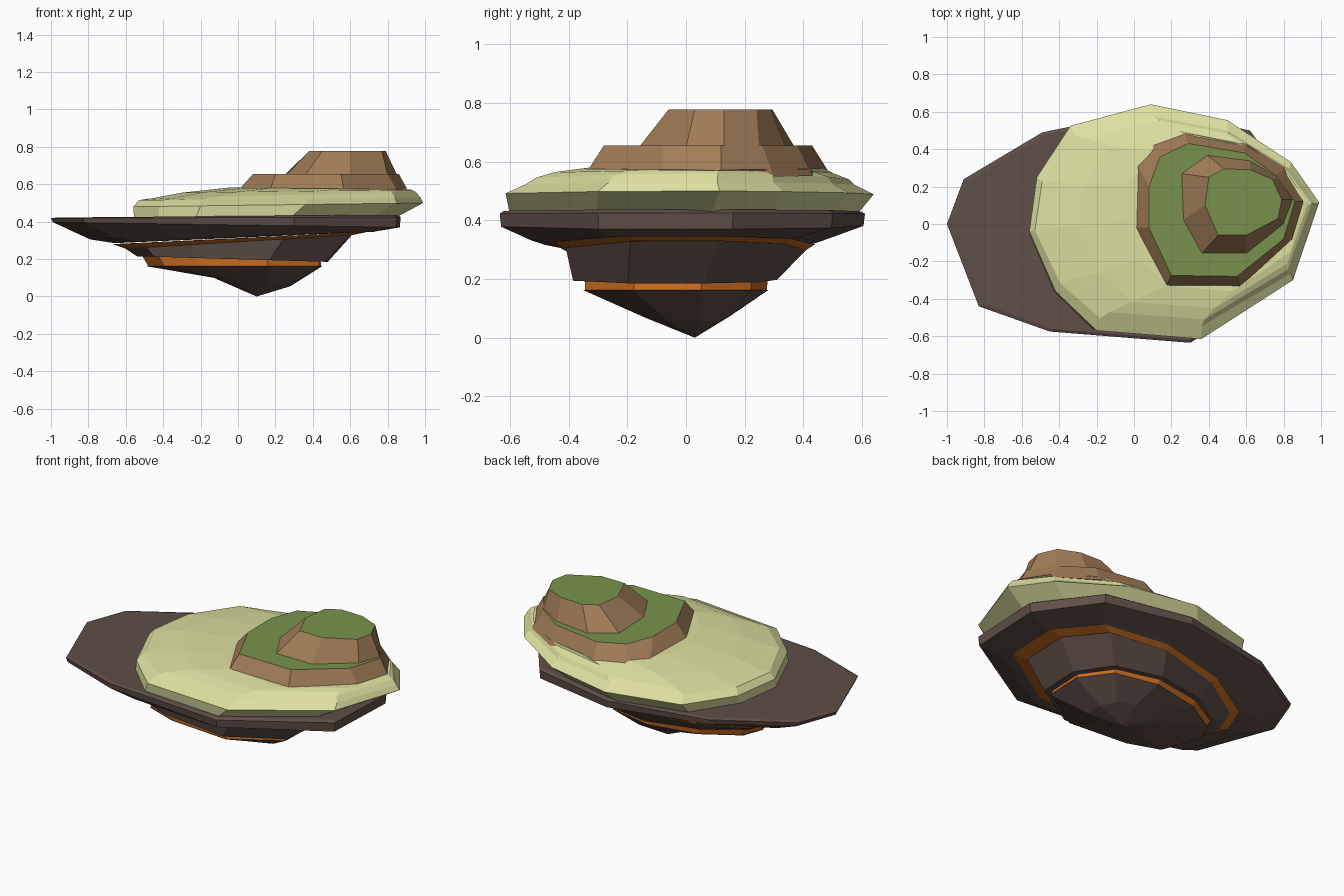
import bpy, bmesh

if "Cube" in bpy.data.objects:
    bpy.data.objects.remove(bpy.data.objects["Cube"])


def material(name, rgb):
    m = bpy.data.materials.new(name)
    m.diffuse_color = (*rgb, 1)
    m.use_nodes = True
    m.node_tree.nodes["Principled BSDF"].inputs["Base Color"].default_value = m.diffuse_color
    return m


ROCK = material("dark_rock", (0.115, 0.077, 0.065))
ORANGE = material("orange_band", (0.58, 0.15, 0.015))
SAND = material("sand", (0.72, 0.74, 0.35))
EARTH = material("earth", (0.36, 0.205, 0.095))
GRASS = material("grass", (0.19, 0.29, 0.075))


def fit(outline, xr, yr, zr):
    """Stretch an outline into an x/y box, z sloping from left to right."""
    xs, ys = [p[0] for p in outline], [p[1] for p in outline]
    ring = []
    for x, y in outline:
        u = (x - min(xs)) / (max(xs) - min(xs))
        v = (y - min(ys)) / (max(ys) - min(ys))
        ring.append((xr[0] + u * (xr[1] - xr[0]),
                     yr[0] + v * (yr[1] - yr[0]),
                     zr[0] + u * (zr[1] - zr[0])))
    return ring


def at(outline, zl, zr=None):
    xs, ys = [p[0] for p in outline], [p[1] for p in outline]
    return fit(outline, (min(xs), max(xs)), (min(ys), max(ys)), (zl, zl if zr is None else zr))


def loft(name, rings, mat, top_mat=None, tip=None):
    """Skin rings listed from the bottom up; tip closes the bottom in a point."""
    bm = bmesh.new()
    loops = [[bm.verts.new(p) for p in r] for r in rings]
    n = len(loops[0])
    for a, b in zip(loops, loops[1:]):
        for i in range(n):
            j = (i + 1) % n
            bm.faces.new((a[i], a[j], b[j], b[i]))
    cap = bm.faces.new(loops[-1])
    if top_mat:
        cap.material_index = 1
    if tip:
        t = bm.verts.new(tip)
        for i in range(n):
            bm.faces.new((t, loops[0][(i + 1) % n], loops[0][i]))
    else:
        bm.faces.new(loops[0][::-1])
    bmesh.ops.recalc_face_normals(bm, faces=bm.faces)
    me = bpy.data.meshes.new(name)
    bm.to_mesh(me)
    bm.free()
    me.materials.append(mat)
    if top_mat:
        me.materials.append(top_mat)
    ob = bpy.data.objects.new(name, me)
    bpy.context.collection.objects.link(ob)
    return ob


# Outlines seen from above, counter-clockwise from the left
slab = [(-1, 0), (-.83, -.44), (-.45, -.575), (.3, -.635), (.85, -.3),
        (.87, .16), (.62, .5), (.1, .61), (-.49, .49), (-.91, .24)]
beach = [(-.56, -.04), (-.42, -.36), (-.2, -.57), (.36, -.615), (.85, -.3), (.99, .115),
         (.84, .33), (.5, .555), (.09, .64), (-.34, .525), (-.52, .25)]
low_base = [(0, -.02), (.17, -.34), (.57, -.345), (.86, -.08), (.92, .12),
            (.81, .3), (.6, .43), (.27, .49), (.1, .43), (.01, .33)]
low_top = [(.08, -.02), (.2, -.275), (.55, -.28), (.8, -.08), (.86, .12),
           (.76, .26), (.59, .38), (.29, .43), (.14, .36), (.08, .2)]
high_base = [(.26, .02), (.36, -.16), (.6, -.16), (.8, 0), (.85, .13),
             (.77, .25), (.62, .34), (.39, .37), (.25, .27)]
high_top = [(.38, .1), (.45, -.06), (.6, -.06), (.77, .03), (.79, .13),
            (.74, .24), (.62, .29), (.48, .295), (.4, .25)]

# Hanging rock point
loft("rock_tip", [
    fit(slab, (-.13, .28), (-.14, .15), (.1, .055)),
    fit(slab, (-.49, .45), (-.35, .28), (.162, .162)),
], ROCK, tip=(.1, .03, 0))

# Lower orange band
loft("lower_band", [
    fit(slab, (-.48, .445), (-.345, .275), (.162, .162)),
    fit(slab, (-.51, .44), (-.345, .28), (.215, .2)),
], ORANGE)

# Middle rock layer
loft("middle_rock", [
    fit(slab, (-.54, .48), (-.385, .31), (.215, .185)),
    fit(slab, (-.6, .61), (-.41, .41), (.255, .33)),
], ROCK)

# Upper orange band
loft("upper_band", [
    fit(slab, (-.6, .62), (-.41, .41), (.255, .33)),
    fit(slab, (-.67, .69), (-.46, .44), (.28, .345)),
], ORANGE)

# Wide rock slab
loft("rock_slab", [
    fit(slab, (-.66, .69), (-.455, .435), (.285, .345)),
    fit(slab, (-.79, .72), (-.53, .46), (.305, .345)),
    fit(slab, (-.99, .865), (-.63, .605), (.397, .37)),
    at(slab, .418, .425),
    fit(slab, (-.97, .85), (-.62, .595), (.422, .437)),
], ROCK)

# Stepped beach
loft("beach", [
    fit(beach, (-.555, .85), (-.6, .58), (.41, .425)),
    at(beach, .48, .5),
    fit(beach, (-.53, .975), (-.545, .575), (.515, .53)),
    fit(beach, (-.46, .95), (-.51, .555), (.525, .56)),
    fit(beach, (-.3, .93), (-.45, .5), (.555, .57)),
    fit(beach, (-.05, .92), (-.36, .47), (.582, .572)),
], SAND)

# Two grassy hill terraces
loft("lower_hill", [at(low_base, .565, .545), at(low_top, .655)], EARTH, GRASS)
loft("upper_hill", [at(high_base, .65), at(high_top, .777)], EARTH, GRASS)
